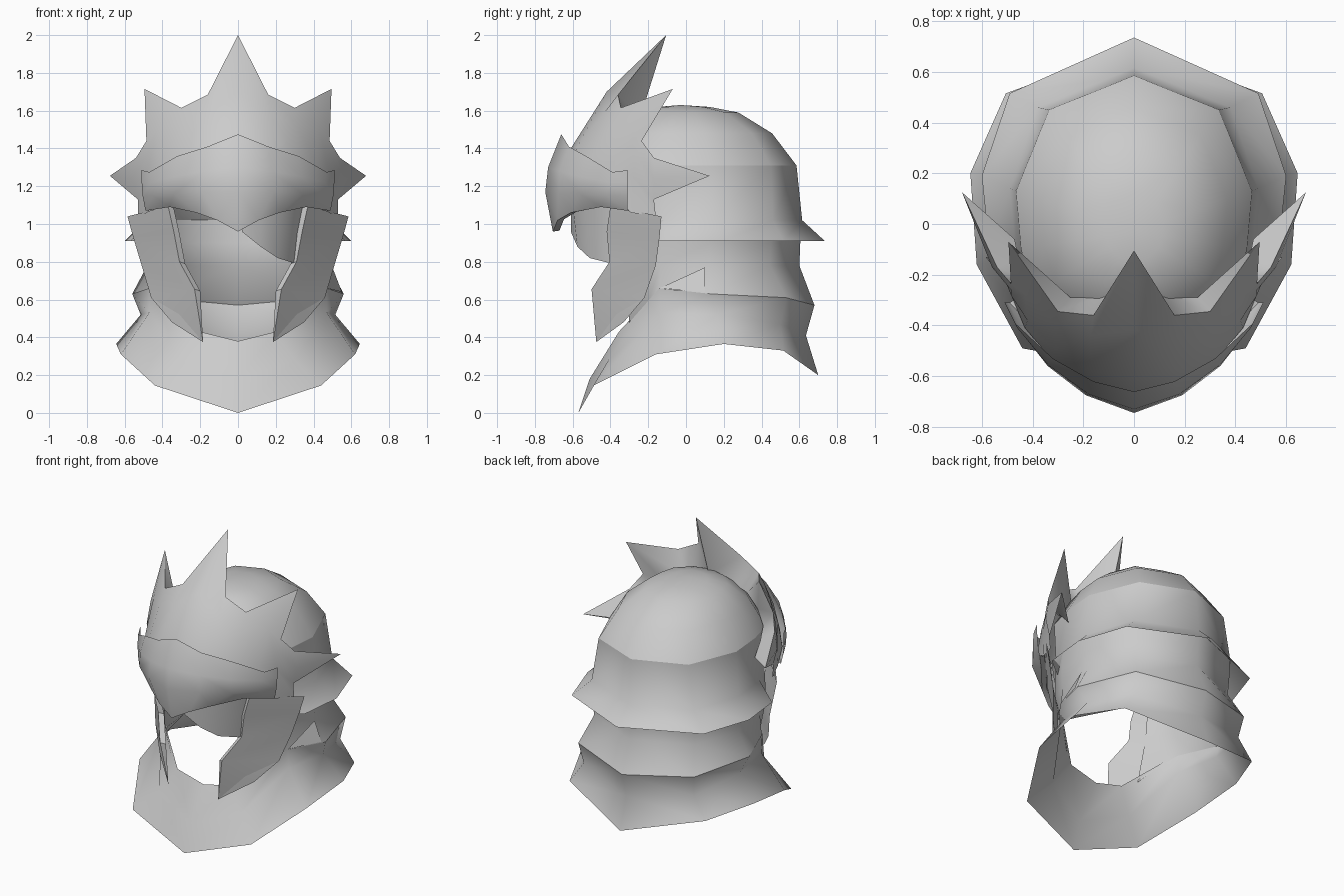
import bpy, bmesh, math
from mathutils import Vector

cube = bpy.data.objects.get("Cube")
if cube:
    bpy.data.objects.remove(cube)

GREY = (0.6, 0.6, 0.6, 1)
steel = bpy.data.materials.new("plain_grey")
steel.use_nodes = True
steel.diffuse_color = GREY
steel.node_tree.nodes["Principled BSDF"].inputs["Base Color"].default_value = GREY


def sheet(name, columns, mirror=True, angle=60):
    """Skin neighbouring columns of points and mirror the result across x."""
    bm = bmesh.new()
    verts = {}

    def vert(p):
        key = tuple(round(c, 4) for c in p)
        if key not in verts:
            verts[key] = bm.verts.new(p)
        return verts[key]

    for left, right in zip(columns, columns[1:]):
        for i in range(len(left) - 1):
            corners = [vert(p) for p in (left[i], right[i], right[i + 1], left[i + 1])]
            corners = list(dict.fromkeys(corners))
            if len(corners) > 2:
                bm.faces.new(corners)
    bmesh.ops.recalc_face_normals(bm, faces=bm.faces)
    # Make the faces point away from the head's axis
    outward = 0
    for f in bm.faces:
        c = f.calc_center_median()
        outward += f.normal.dot(Vector((c.x, c.y, 0))) * f.calc_area()
    if outward < 0:
        bmesh.ops.reverse_faces(bm, faces=bm.faces)

    mesh = bpy.data.meshes.new(name)
    bm.to_mesh(mesh)
    bm.free()
    mesh.materials.append(steel)
    obj = bpy.data.objects.new(name, mesh)
    bpy.context.collection.objects.link(obj)
    if mirror:
        mod = obj.modifiers.new("mirror", 'MIRROR')
        mod.use_clip = True
    bpy.ops.object.select_all(action='DESELECT')
    obj.select_set(True)
    bpy.context.view_layer.objects.active = obj
    bpy.ops.object.convert(target='MESH')
    bpy.ops.object.shade_smooth_by_angle(angle=math.radians(angle))
    return obj


# Rounded skull cap: one outline, shrunk towards the top
outline = [(0, .585), (.335, .45), (.465, .13), (.445, -.1), (.4, -.28), (.22, -.45), (0, -.5)]
levels = [(0, 1.63), (.25, 1.62), (.5, 1.59), (.79, 1.48), (1, 1.31)]
sheet("skull_cap", [[(x * s, -.03 + (y + .03) * s, z) for s, z in levels]
                    for x, y in outline], angle=65)

# Band below the cap, flaring into a pointed rim
brow_ring = [(0, .615), (.38, .46), (.49, .14), (.465, -.12), (.41, -.25), (.36, -.3)]
rim = [(0, .735), (.49, .515), (.6, .19), (.57, -.1), (.42, -.22)]
sheet("helmet_band", [[(*a, 1.31), (*b, 1.02), (*c, .91)]
                      for a, b, c in zip(outline, brow_ring, rim)])

# Neck guard from under the rim down to its flared lower edge
neck_low = [(0, .68, .57), (.43, .53, .61), (.56, .13, .63), (.465, -.14, .645),
            (.4, -.2, .59), (.28, -.3, .46)]
sheet("neck_guard", [[(*b, 1.02), (b[0], b[1] - .01, .9), (b[0] * .98, b[1] - .015, .78), n]
                     for b, n in zip(brow_ring, neck_low)])

# Collar wrapping the shoulders and meeting in a point at the front
sheet("collar", [
    [(0, .68, .57), (0, .635, .41), (0, .70, .2)],
    [(.43, .53, .61), (.41, .5, .47), (.505, .515, .33)],
    [(.56, .13, .63), (.515, .17, .52), (.645, .2, .365)],
    [(.47, -.14, .66), (.47, -.13, .53), (.62, -.16, .31)],
    [(.2, -.355, .43), (.3, -.41, .28), (.44, -.49, .145)],
    [(0, -.36, .38), (0, -.51, .18), (0, -.57, 0)],
])

# Loose fold on one side of the collar
sheet("collar_fold", [[(.47, -.14, .66), (.47, -.14, .66)],
                      [(.5, .1, .77), (.55, .1, .64)]], mirror=False)

# Spiked crown: each column runs from the cap up to the edge and down the front
tip = (.678, .125, 1.255)
low_inner, low_outer = (.53, -.17, 1.13), (.53, -.16, 1.04)
sheet("spiked_crown", [
    [(0, -.24, 1.57), (0, -.105, 2), (0, -.42, 1.7), (0, -.61, 1.4), (0, -.665, 1.2)],
    [(.14, -.29, 1.53), (.16, -.36, 1.685), (.17, -.44, 1.58), (.17, -.58, 1.4), (.17, -.63, 1.2)],
    [(.25, -.29, 1.49), (.3, -.345, 1.615), (.31, -.39, 1.53), (.31, -.49, 1.35), (.32, -.54, 1.17)],
    [(.35, -.26, 1.42), (.495, -.07, 1.715), (.43, -.28, 1.5), (.42, -.38, 1.3), (.43, -.41, 1.13)],
    [(.42, -.22, 1.34), (.485, -.235, 1.44), (.485, -.26, 1.36), (.485, -.28, 1.25), (.48, -.29, 1.06)],
    [(.455, -.14, 1.28), (.54, -.17, 1.35), (.56, -.17, 1.24), low_inner, low_outer],
    [(.47, -.06, 1.2), tip, tip, low_inner, low_outer],
])

# Brow visor with a peaked top and a beaked lower edge that turns inwards
visor = [
    [(0, -.66, 1.475), (0, -.73, 1.3), (0, -.745, 1.17), (0, -.705, .96)],
    [(.16, -.62, 1.41), (.18, -.67, 1.28), (.19, -.675, 1.17), (.11, -.68, 1.02)],
    [(.32, -.53, 1.36), (.34, -.555, 1.25), (.34, -.56, 1.16), (.22, -.61, 1.06)],
    [(.47, -.39, 1.275), (.46, -.41, 1.22), (.45, -.42, 1.15), (.36, -.45, 1.09)],
    [(.51, -.31, 1.285), (.51, -.31, 1.22), (.505, -.31, 1.15), (.49, -.31, 1.07)],
]
for column in visor:
    x, y, z = column[-1]
    column += [(x * .95, y * .95, z + .005), (x * .95, y * .93, z + .15)]
sheet("brow_visor", visor)

# Hanging cheek plates: wedges, thick at the front edge and sharp at the rear
front = [(.37, -.4, 1.095), (.34, -.42, .96), (.31, -.405, .8), (.23, -.5, .655), (.185, -.475, .375)]
rear = [(.585, -.13, 1.04), (.555, -.14, .93), (.51, -.16, .78), (.46, -.22, .61), (.35, -.33, .48)]
inner = [(x - .03, y + .02, z - .01) for x, y, z in front[:-1]] + front[-1:]
sheet("cheek_plates", [rear, front, inner, rear], angle=35)

# Patch over one eye
sheet("eye_patch", [
    [(.02, -.61, 1.1), (.02, -.61, .96)],
    [(.12, -.6, 1.1), (.12, -.575, .88)],
    [(.24, -.53, 1.1), (.21, -.51, .82)],
    [(.33, -.41, 1.1), (.29, -.41, .795)],
    [(.35, -.36, 1.1), (.32, -.34, .8)],
], mirror=False)
